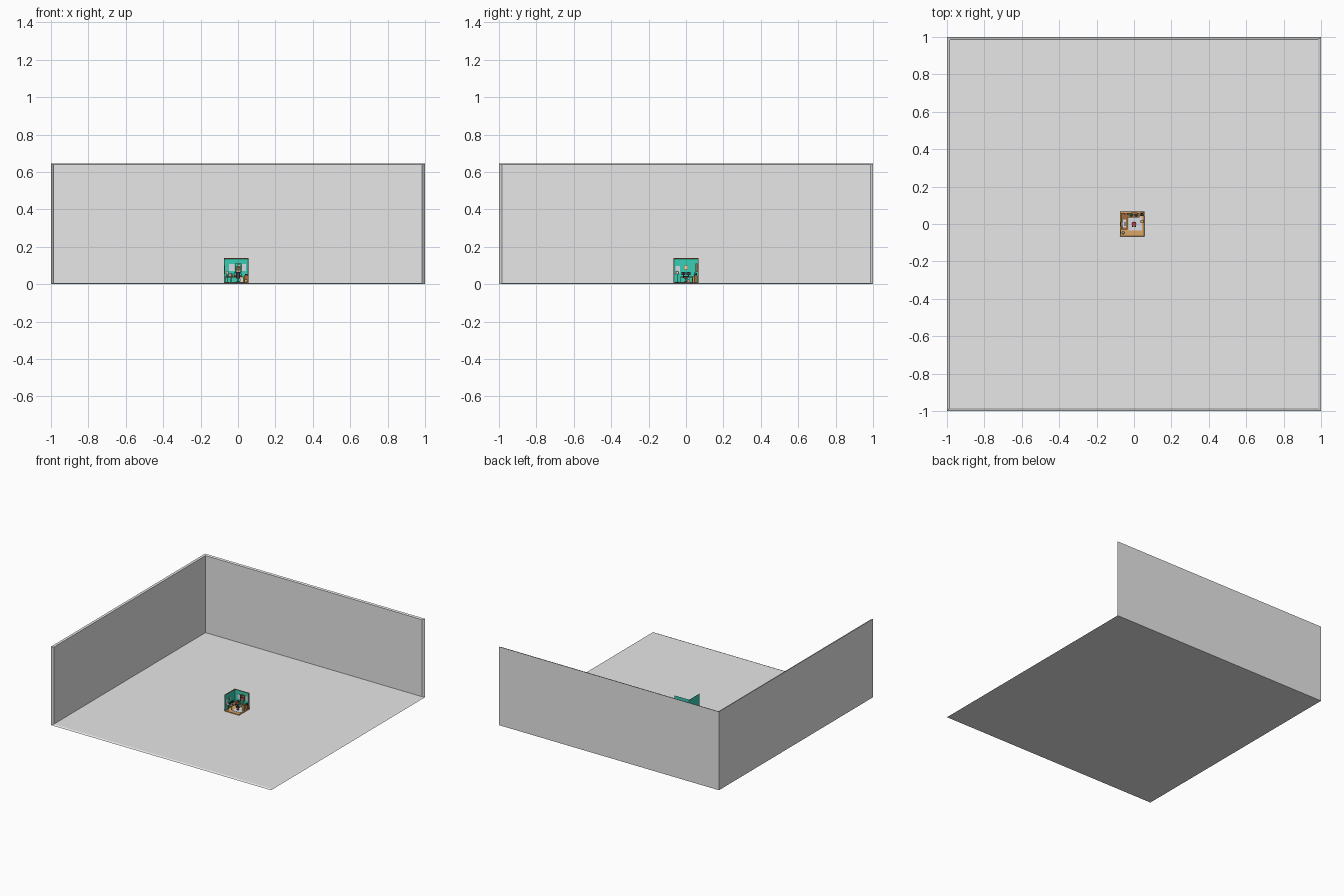
import bpy, bmesh, math
from mathutils import Vector

if "Cube" in bpy.data.objects:
    bpy.data.objects.remove(bpy.data.objects["Cube"], do_unlink=True)


def material(name, r, g, b):
    m = bpy.data.materials.new(name)
    m.use_nodes = True
    m.diffuse_color = (r, g, b, 1)
    m.node_tree.nodes["Principled BSDF"].inputs["Base Color"].default_value = (r, g, b, 1)
    return m


grey = material("plain grey", .8, .8, .8)
teal = material("teal wall", .04, .62, .46)
wood = material("brown wood", .36, .15, .04)
tan = material("tan floor", .72, .38, .13)
pale = material("pale grey", .68, .72, .76)
dark = material("dark charcoal", .04, .04, .06)
red = material("brick red", .5, .07, .05)
cream = material("cream", .85, .78, .62)


def finish(name, bm, mats):
    bmesh.ops.recalc_face_normals(bm, faces=bm.faces[:])
    me = bpy.data.meshes.new(name)
    bm.to_mesh(me)
    bm.free()
    for m in mats:
        me.materials.append(m)
    ob = bpy.data.objects.new(name, me)
    bpy.context.scene.collection.objects.link(ob)
    return ob


def open_room(name, lo, hi, t, mats):
    """Floor, back wall and one side wall with mitred rims.
    Materials: floor, walls, rims."""
    bm = bmesh.new()
    lo, hi, t = Vector(lo), Vector(hi), Vector(t)

    def corners(a, b):
        return [bm.verts.new([(a, b)[i >> k & 1][k] for k in range(3)]) for i in range(8)]

    outer, inner = corners(lo, hi), corners(lo + t, hi - t)
    uses = {}
    for slot, quad in ((1, (0, 2, 6, 4)), (1, (2, 3, 7, 6)), (0, (0, 1, 3, 2))):
        for ring in (outer, inner):
            bm.faces.new([ring[i] for i in quad]).material_index = slot
        for a, b in zip(quad, quad[1:] + quad[:1]):
            uses.setdefault(frozenset((a, b)), []).append((a, b))
    for pairs in uses.values():
        if len(pairs) == 1:
            a, b = pairs[0]
            bm.faces.new((outer[a], outer[b], inner[b], inner[a])).material_index = 2
    return finish(name, bm, mats)


def box(name, x, y, z, mat):
    """Box given by its ranges on the three axes."""
    bm = bmesh.new()
    bmesh.ops.create_cube(bm, size=1)
    for v in bm.verts:
        v.co = [(r[0] + r[1]) / 2 + c * (r[1] - r[0]) for r, c in zip((x, y, z), v.co)]
    return finish(name, bm, [mat])


def rod(name, x, y, z0, z1, r0, r1, mat):
    """Upright rod or cone."""
    bm = bmesh.new()
    bmesh.ops.create_cone(bm, cap_ends=True, segments=12, radius1=r0, radius2=r1, depth=z1 - z0)
    ob = finish(name, bm, [mat])
    ob.location = (x, y, (z0 + z1) / 2)
    return ob


def table(name, x, y, top, mat):
    box(name + "_top", x, y, (top - .004, top), mat)
    for i, px in enumerate((x[0], x[1] - .003)):
        for j, py in enumerate((y[0], y[1] - .003)):
            box(f"{name}_leg_{i}{j}", (px, px + .003), (py, py + .003), (.009, top - .004), mat)


# Large outer enclosure and the small room standing on it
open_room("enclosure", (-1, -1, 0), (1, 1, .645), (.015, .015, .006), [grey] * 3)
open_room("small_room", (-.076, -.067, .006), (.057, .067, .14), (.004,) * 3, [tan, teal, wood])

# Rug
box("rug", (-.03, .044), (-.034, .04), (.0102, .012), pale)

# Desks along the side and back walls
table("side_desk", (-.07, -.036), (-.03, .034), .04, wood)
table("back_desk", (-.07, .03), (.036, .06), .04, wood)
box("side_desk_mat", (-.064, -.042), (-.02, .024), (.0402, .042), pale)
box("drawer_unit", (.01, .028), (.04, .06), (.0102, .036), cream)

# Monitors and keyboard
for i, y in enumerate((-.015, .012)):
    box(f"monitor_stand_{i}", (-.062, -.058), (y, y + .004), (.042, .05), dark)
    box(f"monitor_{i}", (-.061, -.058), (y - .009, y + .013), (.05, .066), dark)
box("keyboard", (-.052, -.045), (-.01, .012), (.042, .044), dark)

# Books and pots on the back desk
for i, m in enumerate((red, cream, wood, red, dark)):
    x = -.05 + i * .005
    box(f"book_{i}", (x, x + .004), (.048, .058), (.0402, .054 + .003 * (i % 3)), m)
for i, x in enumerate((-.015, .012)):
    rod(f"pot_{i}", x, .048, .0402, .05, .004, .006, red)
    rod(f"pot_plant_{i}", x, .048, .05, .066, .008, .001, teal)

# Office chair
rod("chair_base", 0, 0, .012, .015, .013, .008, dark)
rod("chair_column", 0, 0, .015, .03, .003, .003, dark)
box("chair_seat", (-.012, .012), (-.012, .012), (.03, .036), red)
box("chair_back", (-.012, .012), (-.014, -.01), (.04, .066), dark)
for side in (-1, 1):
    box(f"chair_back_post_{side}", (side * .008 - .0015, side * .008 + .0015),
        (-.015, -.012), (.034, .045), dark)

# Floor lamp
rod("lamp_foot", -.058, -.047, .0102, .013, .009, .009, dark)
rod("lamp_pole", -.058, -.047, .013, .06, .0015, .0015, dark)
rod("lamp_shade", -.058, -.047, .055, .07, .009, .005, cream)

# Cabinet in the right back corner
box("low_cabinet", (.033, .055), (.042, .062), (.0102, .046), wood)
box("cabinet_device", (.037, .051), (.046, .058), (.046, .056), dark)
box("tan_crate", (.034, .05), (.005, .022), (.0122, .026), tan)

# Window panes and open shelf on the back wall
for name, x0, x1 in (("left_window", -.048, -.018), ("right_window", .022, .044)):
    box(name, (x0, x1), (.061, .0628), (.07, .107), pale)
for i in range(4):
    z = .066 + i * .014
    box(f"shelf_board_{i}", (-.016, .02), (.051, .0628), (z, z + .003), wood)
for i in range(3):
    x = -.016 + i * .0165
    box(f"shelf_side_{i}", (x, x + .003), (.051, .0628), (.066, .111), wood)
    box(f"shelf_box_{i}", (-.011 + i * .004, .014), (.054, .0625), (.069 + i * .014, .077 + i * .014),
        (cream, red, pale)[i])

# Pictures on the side wall
box("side_window", (-.0719, -.0705), (-.055, -.033), (.058, .097), pale)
box("side_picture", (-.0719, -.0705), (-.012, .012), (.078, .1), wood)
box("side_picture_sheet", (-.0706, -.07), (-.009, .009), (.081, .097), cream)
